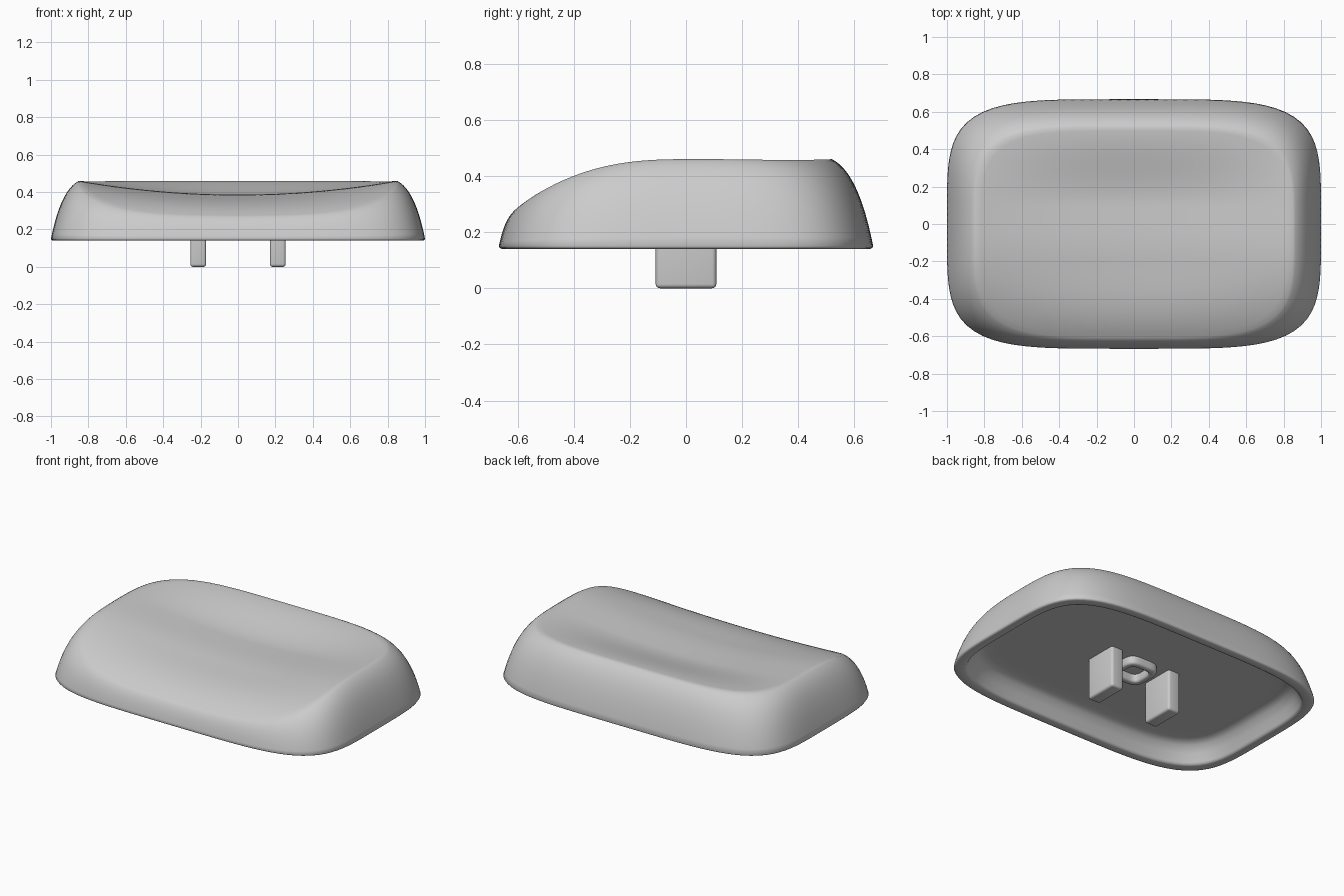
import bpy, bmesh, math

cube = bpy.data.objects.get("Cube")
if cube:
    bpy.data.objects.remove(cube, do_unlink=True)

grey = bpy.data.materials.new("plain grey")
grey.use_nodes = True
COLOR = (0.6, 0.6, 0.6, 1)
grey.diffuse_color = COLOR
grey.node_tree.nodes["Principled BSDF"].inputs["Base Color"].default_value = COLOR

SEGMENTS = 128
BASE_Z = 0.14
CEILING_Z = 0.26


def finish(name, bm, angle=40):
    bmesh.ops.recalc_face_normals(bm, faces=bm.faces)
    mesh = bpy.data.meshes.new(name)
    bm.to_mesh(mesh)
    bm.free()
    mesh.materials.append(grey)
    obj = bpy.data.objects.new(name, mesh)
    bpy.context.collection.objects.link(obj)
    bpy.ops.object.select_all(action="DESELECT")
    obj.select_set(True)
    bpy.context.view_layer.objects.active = obj
    bpy.ops.object.shade_smooth_by_angle(angle=math.radians(angle))
    return obj


def smoothstep(a, b, v):
    t = min(1, max(0, (v - a) / (b - a)))
    return t * t * (3 - 2 * t)


def top_height(x, y):
    """Side rim height lowered towards the front, minus the scooped dish."""
    rim = 0.46 - 0.55 * max(0, -y) ** 2.5
    depth = 0.074 * (1 - smoothstep(0.1, 0.53, y)) * (0.35 + 0.65 * smoothstep(-0.65, -0.2, y))
    return rim - depth * max(0, 1 - (x / 0.85) ** 2)


def outline(half_x, front, back, power=4.5):
    """Rounded rectangle whose front and back edges sit at the given y."""
    points = []
    for i in range(SEGMENTS):
        a = 2 * math.pi * i / SEGMENTS
        c, s = math.cos(a), math.sin(a)
        r = (abs(c) ** power + abs(s) ** power) ** (-1 / power)
        points.append((half_x * r * c, (front + back) / 2 + (back - front) / 2 * r * s))
    return points


def flat_ring(inset, z):
    return [(x, y, z) for x, y in outline(1 - inset, inset - 0.667, 0.667 - inset)]


# Cap: underside cavity, lip, curved wall and dished top as one skin
rings = [flat_ring(i, z) for i, z in (
    (0.22, CEILING_Z), (0.16, CEILING_Z), (0.135, 0.255), (0.11, 0.24), (0.085, 0.2),
    (0.065, 0.155), (0.06, 0.145), (0.05, BASE_Z), (0.012, BASE_Z), (0.004, 0.143))]
foot = outline(1, -0.667, 0.667)
rim = outline(0.85, -0.605, 0.52, 4.2)
for k in range(17):
    t = k / 16
    u = 2 * t * (1 - t) * 0.35 + t * t
    h = 2 * t * (1 - t) * 0.85 + t * t
    ring = []
    for (fx, fy), (rx, ry) in zip(foot, rim):
        z0 = BASE_Z + 0.01
        z = z0 + (top_height(rx, ry) - z0) * h
        ring.append((fx + (rx - fx) * u, fy + (ry - fy) * u, z))
    rings.append(ring)
for k in range(1, 24):
    s = 1 - k / 24
    ring = [(x * s, y * s) for x, y in rim]
    rings.append([(x, y, top_height(x, y)) for x, y in ring])

bm = bmesh.new()
loops = [[bm.verts.new(p) for p in ring] for ring in rings]
for lower, upper in zip(loops, loops[1:]):
    for i in range(SEGMENTS):
        j = (i + 1) % SEGMENTS
        bm.faces.new((lower[i], lower[j], upper[j], upper[i]))
bm.faces.new(loops[0])
peak = bm.verts.new((0, 0, top_height(0, 0)))
for i in range(SEGMENTS):
    bm.faces.new((loops[-1][i], loops[-1][(i + 1) % SEGMENTS], peak))
finish("cap", bm, 60)


# Pair of rounded prongs under the cap
def prong(name, side):
    bm = bmesh.new()
    bmesh.ops.create_cube(bm, size=1)
    top = CEILING_Z + 0.02
    for v in bm.verts:
        v.co = (side * 0.2125 + v.co.x * 0.085, v.co.y * 0.216, (v.co.z + 0.5) * top)
    bmesh.ops.bevel(bm, geom=bm.edges[:], offset=0.015, segments=4, profile=0.5, affect="EDGES")
    finish(name, bm)


prong("left_prong", 1)
prong("right_prong", -1)

# Rounded square ring between the prongs
bm = bmesh.new()
loops = []
for half, z in ((0.11, CEILING_Z + 0.01), (0.11, 0.222), (0.106, 0.214), (0.098, 0.21),
                (0.08, 0.21), (0.072, 0.214), (0.068, 0.222), (0.068, CEILING_Z + 0.01)):
    loops.append([bm.verts.new((x, y, z)) for x, y in outline(half, -half, half, 4)])
for a, b in zip(loops, loops[1:] + loops[:1]):
    for i in range(SEGMENTS):
        j = (i + 1) % SEGMENTS
        bm.faces.new((a[i], a[j], b[j], b[i]))
finish("centre_ring", bm)
